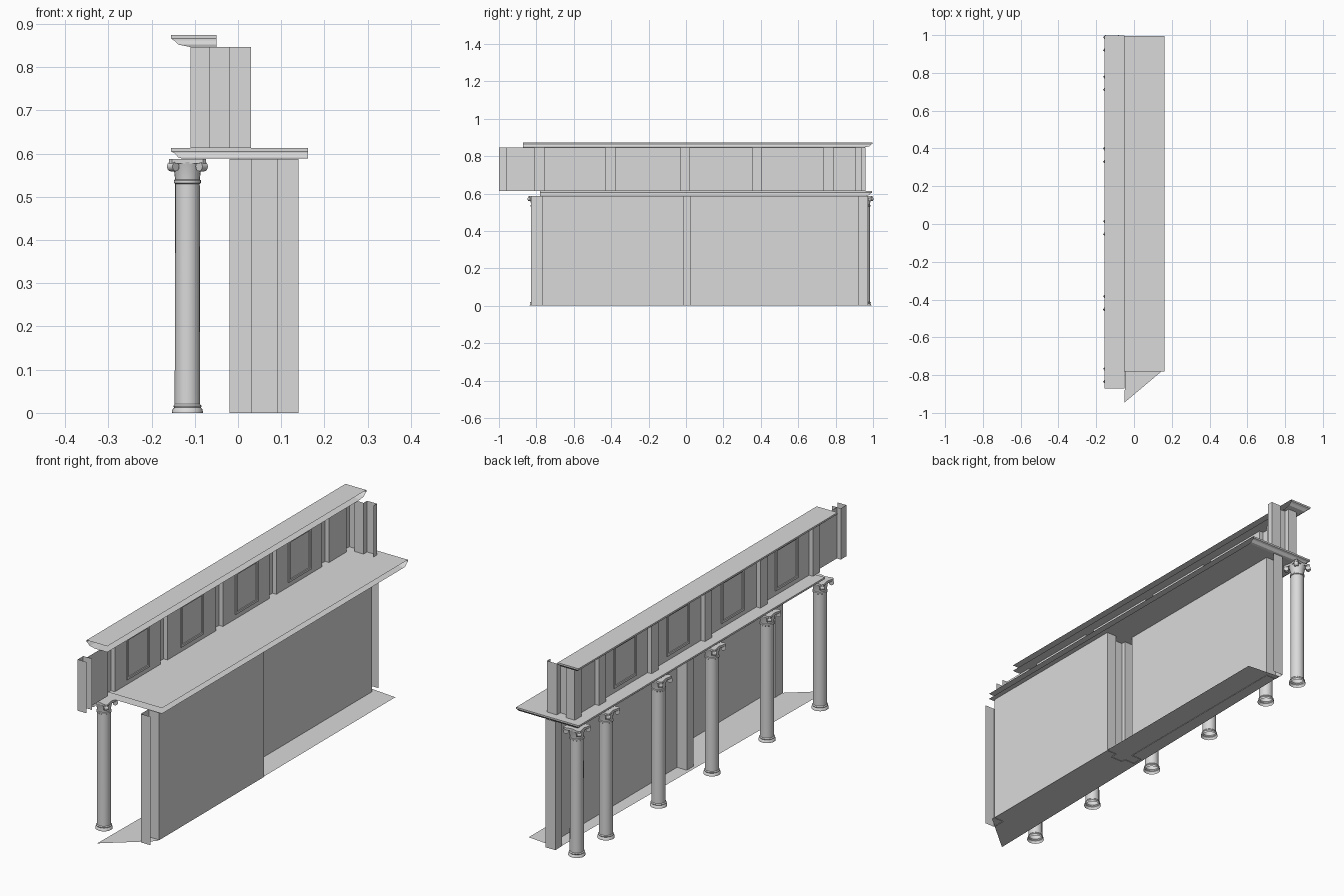
import bpy, bmesh, math
from mathutils import Matrix, Vector

cube = bpy.data.objects.get("Cube")
if cube:
    bpy.data.objects.remove(cube, do_unlink=True)

stone = bpy.data.materials.new("pale_grey_stone")
stone.use_nodes = True
GREY = (0.7, 0.7, 0.7, 1)
stone.diffuse_color = GREY
stone.node_tree.nodes["Principled BSDF"].inputs["Base Color"].default_value = GREY


def finish(bm, name, smooth=False):
    mesh = bpy.data.meshes.new(name)
    bm.to_mesh(mesh)
    bm.free()
    mesh.materials.append(stone)
    obj = bpy.data.objects.new(name, mesh)
    bpy.context.collection.objects.link(obj)
    if smooth:
        bpy.ops.object.select_all(action='DESELECT')
        obj.select_set(True)
        bpy.context.view_layer.objects.active = obj
        bpy.ops.object.shade_smooth_by_angle(angle=math.radians(40))
    return obj


def folded_wall(name, plan, z0, z1):
    """Thin folded sheet standing on a plan path."""
    bm = bmesh.new()
    low = [bm.verts.new((x, y, z0)) for x, y in plan]
    high = [bm.verts.new((x, y, z1)) for x, y in plan]
    for i in range(len(plan) - 1):
        bm.faces.new((low[i + 1], low[i], high[i], high[i + 1]))
    return finish(bm, name)


def moulding(name, profile, x_front, x_back, y0, y1):
    """Sheet moulding along the column side, mitred round the far end.

    The profile lists (inset, z) from top to bottom; the +x side stays open."""
    bm = bmesh.new()
    rows = [[bm.verts.new(p) for p in ((x_front + d, y0, z), (x_front + d, y1 - d, z),
                                       (x_back, y1 - d, z))] for d, z in profile]
    for a, b in zip(rows, rows[1:]):
        for i in range(2):
            bm.faces.new((a[i], a[i + 1], b[i + 1], b[i]))
    # Top and soffit
    for row in (rows[0], rows[-1]):
        corner = bm.verts.new((x_back, y0, row[0].co.z))
        bm.faces.new((corner, row[2], row[1], row[0]))
    bmesh.ops.recalc_face_normals(bm, faces=bm.faces)
    return finish(bm, name)


def pilaster(wall_x, front_x, y0, y1):
    return [(wall_x, y0), (front_x, y0), (front_x, y1), (wall_x, y1)]


# Floor with its slanted end
bm = bmesh.new()
bm.faces.new([bm.verts.new((x, y, 0.002)) for x, y in
              [(0.14, -0.785), (0.14, 0.935), (-0.02, 0.95), (-0.05, -0.945)]])
finish(bm, "floor")

# Lower wall, stepping back in a ribbed pier at the middle
lower = pilaster(0.14, 0.09, -0.83, -0.77)
lower += [(0.14, -0.012), (0.09, -0.012), (0.09, -0.045), (0.03, -0.045)]
lower += pilaster(0.03, -0.02, -0.025, 0.022)
lower += pilaster(0.03, -0.02, 0.925, 0.972)
folded_wall("lower_wall", lower, 0, 0.587)

# Upper wall with a pilaster above each column
WALL, FRONT, END = -0.09, -0.11, -0.065
pilasters = [(-0.81, -0.76), (-0.43, -0.38), (-0.03, 0.02),
             (0.355, 0.405), (0.735, 0.785)]
upper = [(WALL, -0.96)]
for y0, y1 in pilasters:
    upper += pilaster(WALL, FRONT, y0, y1)
upper += [(WALL, 0.91), (FRONT, 0.91), (FRONT, 0.96), (END, 0.96), (END, 0.935),
          (-0.02, 0.935), (-0.02, 0.96), (0.03, 0.96), (0.03, 0.935)]
folded_wall("upper_wall", upper, 0.613, 0.847)
folded_wall("upper_end_pier", pilaster(END, FRONT, -1, -0.96), 0.613, 0.847)

# Panel frames in the four main bays
for (_, a), (b, _) in zip(pilasters, pilasters[1:]):
    mid = (a + b) / 2
    bm = bmesh.new()
    bars = [(mid + s * 0.076, 0.73, 0.01, 0.19) for s in (-1, 1)]
    bars += [(mid, z, 0.162, 0.01) for z in (0.64, 0.82)]
    for y, z, wide, high in bars:
        bmesh.ops.create_cube(bm, size=1, matrix=Matrix.Translation((WALL, y, z))
                              @ Matrix.Diagonal((0.01, wide, high, 1)))
    finish(bm, "panel_frame")

# Ledge and top cornice
moulding("ledge", [(0, 0.613), (0, 0.605), (0.008, 0.601), (0.017, 0.591), (0.027, 0.588)],
         -0.155, 0.162, -0.78, 0.995)
moulding("cornice", [(0, 0.874), (0, 0.866), (0.008, 0.861), (0.017, 0.852), (0.042, 0.847)],
         -0.155, -0.05, -0.872, 0.997)

# Columns: turned shaft, flared capital and four corner scrolls
SHAFT = [(0.036, 0), (0.035, 0.008), (0.031, 0.012), (0.033, 0.016), (0.0295, 0.02),
         (0.029, 0.25), (0.0285, 0.53), (0.0315, 0.532), (0.0315, 0.538), (0.0285, 0.54),
         (0.031, 0.56), (0.037, 0.58)]
SIDES = 20


def column(y):
    bm = bmesh.new()
    rings = []
    for r, z in SHAFT:
        rings.append([bm.verts.new((r * math.cos(math.tau * i / SIDES),
                                    r * math.sin(math.tau * i / SIDES), z))
                      for i in range(SIDES)])
    for a, b in zip(rings, rings[1:]):
        for i in range(SIDES):
            j = (i + 1) % SIDES
            bm.faces.new((a[i], a[j], b[j], b[i]))
    # Abacus with hollowed sides
    plan = []
    for k in range(4):
        for turn, r in ((-5, 0.056), (5, 0.056), (45, 0.035)):
            t = math.radians(45 + 90 * k + turn)
            plan.append((r * math.cos(t), r * math.sin(t)))
    low, high = [[bm.verts.new((px, py, z)) for px, py in plan] for z in (0.577, 0.587)]
    n = len(plan)
    for i in range(n):
        j = (i + 1) % n
        bm.faces.new((low[i], low[j], high[j], high[i]))
    bm.faces.new(low[::-1])
    bm.faces.new(high)
    for k in range(4):
        turn = Matrix.Rotation(math.radians(45 + 90 * k), 4, 'Z')
        scroll = turn @ Matrix.Translation((0.047, 0, 0.57)) @ Matrix.Rotation(math.pi / 2, 4, 'X')
        bmesh.ops.create_cone(bm, cap_ends=True, segments=12, radius1=0.011, radius2=0.011,
                              depth=0.018, matrix=scroll)
    obj = finish(bm, "column", smooth=True)
    obj.location = Vector((-0.117, y, 0))


for y in (-0.8, -0.418, -0.02, 0.365, 0.745, 0.955):
    column(y)
